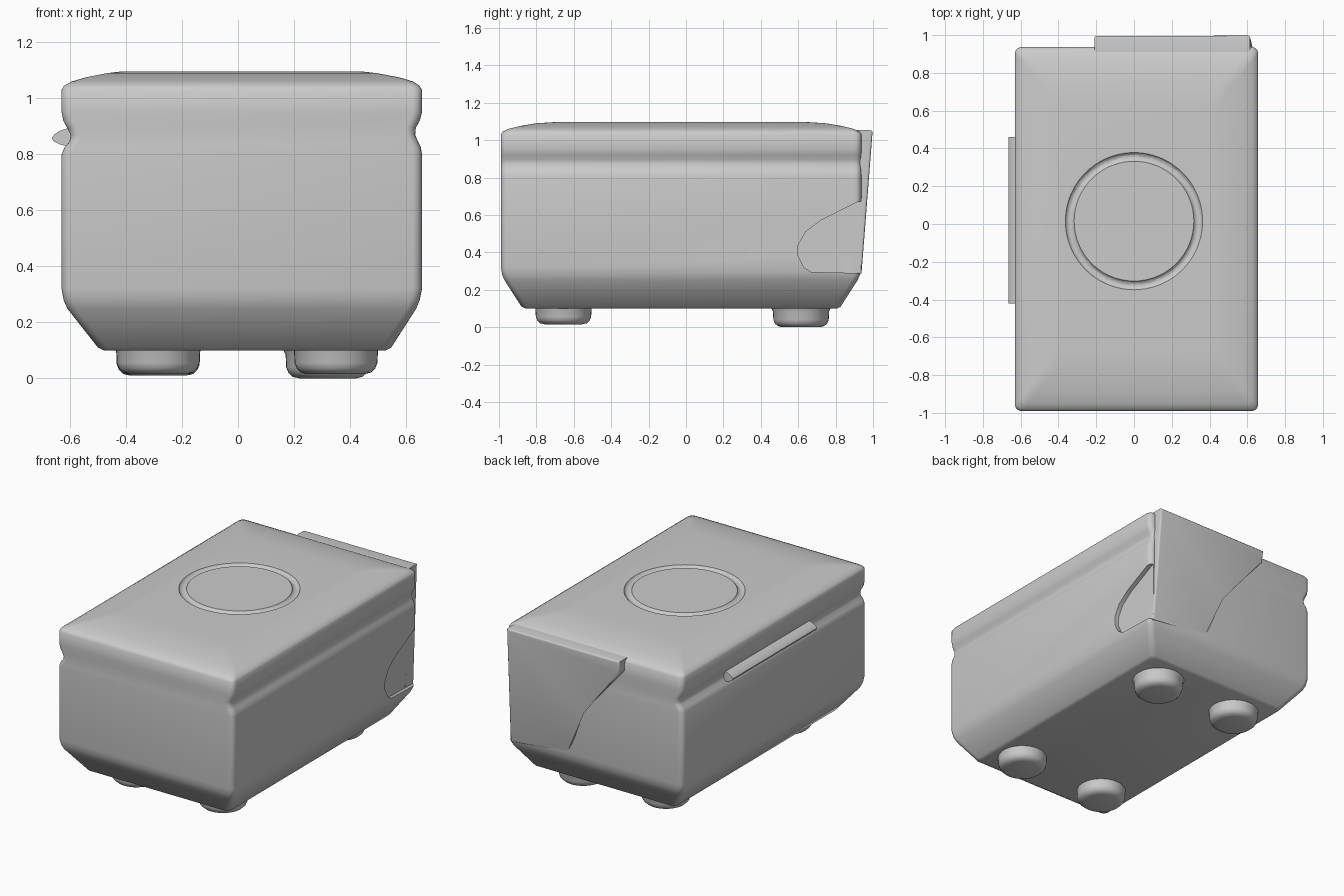
import bpy, bmesh, math
from mathutils import Vector

cube = bpy.data.objects.get("Cube")
if cube:
    bpy.data.objects.remove(cube, do_unlink=True)

grey = bpy.data.materials.new("light grey")
grey.use_nodes = True
COLOUR = (0.6, 0.6, 0.6, 1)
grey.diffuse_color = COLOUR
grey.node_tree.nodes["Principled BSDF"].inputs["Base Color"].default_value = COLOUR


def finish(name, bm, angle=40):
    """Turn a bmesh into a smooth-shaded grey object."""
    bmesh.ops.recalc_face_normals(bm, faces=bm.faces)
    mesh = bpy.data.meshes.new(name)
    bm.to_mesh(mesh)
    bm.free()
    mesh.materials.append(grey)
    obj = bpy.data.objects.new(name, mesh)
    bpy.context.collection.objects.link(obj)
    smooth(obj, angle)
    return obj


def smooth(obj, angle):
    bpy.ops.object.select_all(action='DESELECT')
    obj.select_set(True)
    bpy.context.view_layer.objects.active = obj
    bpy.ops.object.shade_smooth_by_angle(angle=math.radians(angle))


def loft(bm, rings):
    """Skin a stack of equal-length point rings and cap both ends."""
    loops = [[bm.verts.new(p) for p in ring] for ring in rings]
    n = len(loops[0])
    for a, b in zip(loops, loops[1:]):
        for i in range(n):
            j = (i + 1) % n
            bm.faces.new((a[i], a[j], b[j], b[i]))
    bm.faces.new(loops[0][::-1])
    bm.faces.new(loops[-1])


def rounded_rect(x0, x1, y0, y1, z, r=0.035, steps=5):
    corners = [(x1 - r, y1 - r), (x0 + r, y1 - r), (x0 + r, y0 + r), (x1 - r, y0 + r)]
    return [(cx + r * math.cos(a), cy + r * math.sin(a), z)
            for k, (cx, cy) in enumerate(corners)
            for a in [(k + i / steps) * math.pi / 2 for i in range(steps + 1)]]


def prism(points, offset):
    """Extrude a closed outline by an offset."""
    bm = bmesh.new()
    loft(bm, [points, [Vector(p) + Vector(offset) for p in points]])
    return bm


def cut(target, cutter):
    cutter.hide_render = True
    cutter.hide_set(True)
    mod = target.modifiers.new("cut", 'BOOLEAN')
    mod.operation = 'DIFFERENCE'
    mod.solver = 'EXACT'
    mod.object = cutter
    bpy.context.view_layer.objects.active = target
    bpy.ops.object.modifier_apply(modifier=mod.name)
    bpy.data.objects.remove(cutter, do_unlink=True)


# Case: chamfered base, groove along both long sides, softly domed lid
# each level: z, inset at -x, inset at +x, inset at front and back
levels = [
    (0.10, 0.15, 0.13, 0.13), (0.11, 0.13, 0.11, 0.11),
    (0.25, 0.02, 0.02, 0.02), (0.28, 0.007, 0.008, 0.007), (0.32, 0, 0, 0),
    (0.80, 0, 0, 0), (0.825, 0.01, 0.004, 0), (0.845, 0.028, 0.014, 0),
    (0.87, 0.032, 0.024, 0), (0.895, 0.02, 0.022, 0), (0.92, 0.006, 0.008, 0),
    (0.95, 0, 0, 0), (1.03, 0, 0, 0), (1.045, 0.008, 0.008, 0.01),
    (1.06, 0.035, 0.03, 0.04), (1.075, 0.085, 0.08, 0.10),
    (1.09, 0.16, 0.16, 0.19), (1.097, 0.22, 0.22, 0.30),
]
bm = bmesh.new()
loft(bm, [rounded_rect(-0.63 + a, 0.657 - b, -0.99 + c, 0.937 - c, z)
          for z, a, b, c in levels])
case = finish("case", bm)

# Round groove in the lid
bpy.ops.mesh.primitive_torus_add(location=(0, 0.015, 1.108), major_radius=0.34,
                                 minor_radius=0.026, major_segments=72, minor_segments=16)
cut(case, bpy.context.object)

# Scooped recess at the rear of the left side
scoop = [(1.1, 0.69), (0.92, 0.67), (0.85, 0.635), (0.72, 0.57), (0.64, 0.51),
         (0.60, 0.44), (0.60, 0.38), (0.63, 0.32), (0.67, 0.295), (1.1, 0.285)]
cut(case, finish("scoop_cutter", prism([(0.628, y, z) for y, z in scoop], (0.3, 0, 0))))
smooth(case, 40)

# Wedge-shaped flap on the back, fading into the case at the bottom
outline = [(0.615, 0.998, 1.053), (-0.21, 0.996, 1.053), (-0.205, 0.99, 0.97),
           (-0.06, 0.972, 0.80), (0.09, 0.95, 0.63), (0.2, 0.936, 0.32), (0.63, 0.938, 0.28)]
bm = prism(outline, (0, -0.09, 0))
rim = [e for e in bm.edges if all(v.co.y > 0.933 for v in e.verts)]
bmesh.ops.bevel(bm, geom=rim, offset=0.012, segments=3, profile=0.5, affect='EDGES')
finish("back_flap", bm)

# Lip along the right side, under the lid
section = [(-0.59, 0.825), (-0.635, 0.835), (-0.66, 0.848), (-0.665, 0.86),
           (-0.655, 0.872), (-0.635, 0.885), (-0.59, 0.90)]
finish("side_lip", prism([(x, -0.42, z) for x, z in section], (0, 0.88, 0)))

# Four rounded feet
foot_profile = [(0.165, 0.12), (0.158, 0.1), (0.15, 0.085), (0.148, 0.04),
                (0.14, 0.02), (0.125, 0.006), (0.10, 0)]
for name, x, y, lift in [("front_right_foot", -0.285, -0.655, 0.015),
                         ("front_left_foot", 0.35, -0.655, 0.015),
                         ("back_right_foot", -0.285, 0.615, 0.01),
                         ("back_left_foot", 0.32, 0.615, 0)]:
    bm = bmesh.new()
    turns = [math.tau * i / 40 for i in range(40)]
    loft(bm, [[(x + r * math.cos(a), y + r * math.sin(a), z + lift) for a in turns]
              for r, z in foot_profile])
    finish(name, bm, 50)
